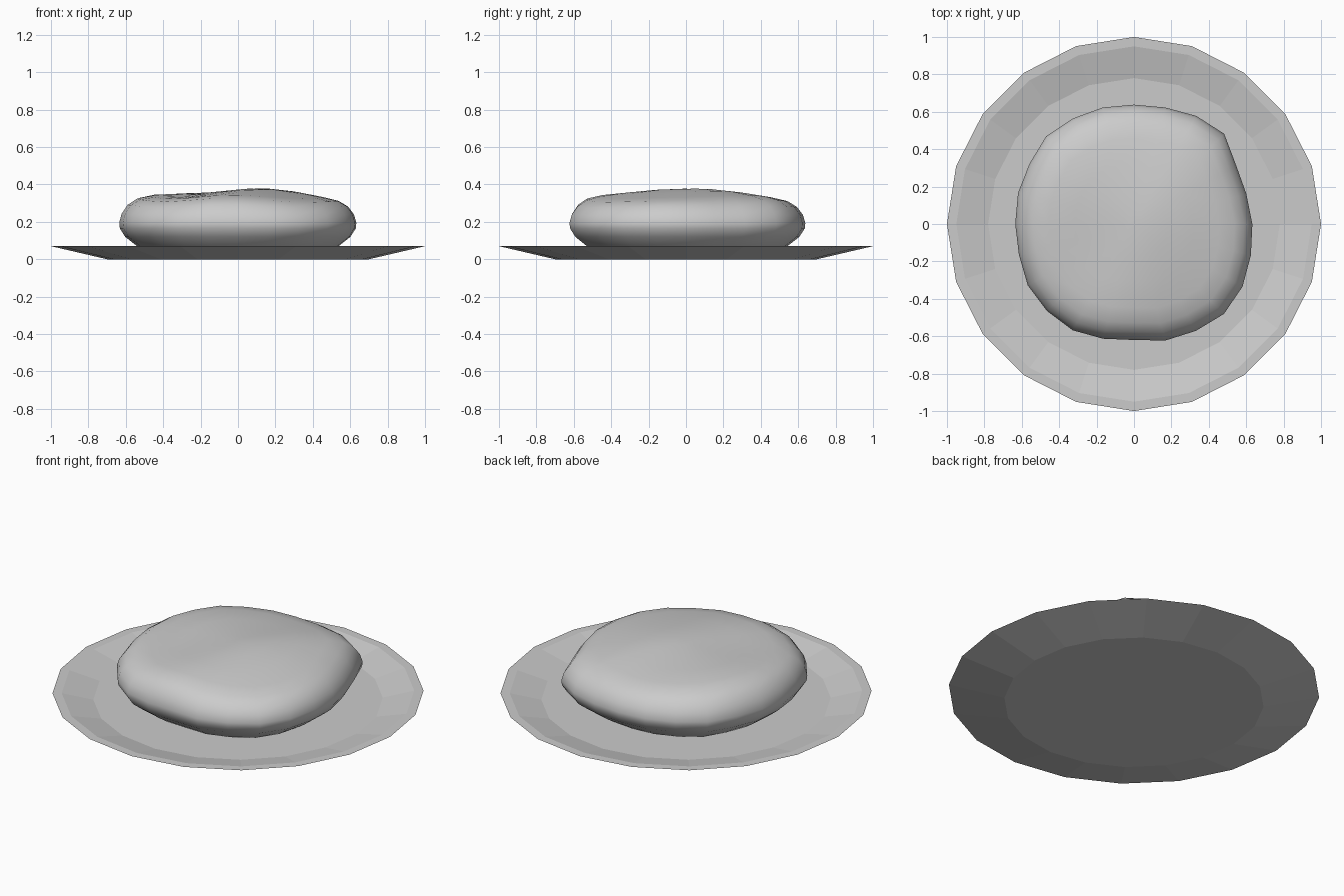
import bpy, math

if "Cube" in bpy.data.objects:
    bpy.data.objects.remove(bpy.data.objects["Cube"])

def lathe(name, rings, sides, shape):
    """Loft rings into a closed skin; shape(r, z, angle) gives each point."""
    verts, faces = [], []
    for r, z in rings:
        verts += [shape(r, z, 2 * math.pi * i / sides) for i in range(sides)]
    for k in range(len(rings) - 1):
        for i in range(sides):
            j = (i + 1) % sides
            a, b = k * sides, (k + 1) * sides
            faces.append((a + i, a + j, b + j, b + i))
    faces.append(tuple(reversed(range(sides))))
    top = (len(rings) - 1) * sides
    faces.append(tuple(range(top, top + sides)))
    mesh = bpy.data.meshes.new(name)
    mesh.from_pydata(verts, [], faces)
    obj = bpy.data.objects.new(name, mesh)
    bpy.context.collection.objects.link(obj)
    return obj

# Plate: 20 flat sides with a thin flat rim and a sunken floor
lathe("plate", [(0.70, 0), (1.0, 0.07), (0.95, 0.07), (0.78, 0.03)], 20,
      lambda r, z, a: (r * math.cos(a), r * math.sin(a), z))

# Bun: lumpy outline radii, every 15 degrees from +x counter-clockwise
OUTLINE = [0.633, 0.622, 0.63, 0.682, 0.667, 0.645, 0.638, 0.645,
           0.652, 0.664, 0.645, 0.642, 0.635, 0.637, 0.656, 0.658,
           0.656, 0.635, 0.62, 0.645, 0.66, 0.68, 0.67, 0.647]

def bun_point(r, z, a):
    rad = r * OUTLINE[round(a / (2 * math.pi) * 24) % 24]
    x, y = rad * math.cos(a), rad * math.sin(a)
    # soft dents and lumps, strongest on the upper crust
    lump = (0.010 * math.sin(5 * x + 3 * y + 0.6) * math.cos(4 * y - 3 * x)
            + 0.006 * math.sin(9 * x - 5 * y))
    return (x, y, z + lump * max(0, min(1, (z - 0.15) / 0.15)))

bun = lathe("bun", [(0.70, 0.03), (0.78, 0.04), (0.86, 0.075), (0.95, 0.12),
                    (0.995, 0.165), (1.0, 0.195), (0.98, 0.24), (0.93, 0.285),
                    (0.85, 0.318), (0.72, 0.337), (0.5, 0.352),
                    (0.28, 0.362), (0.08, 0.367)], 24, bun_point)
for p in bun.data.polygons:
    p.use_smooth = True
